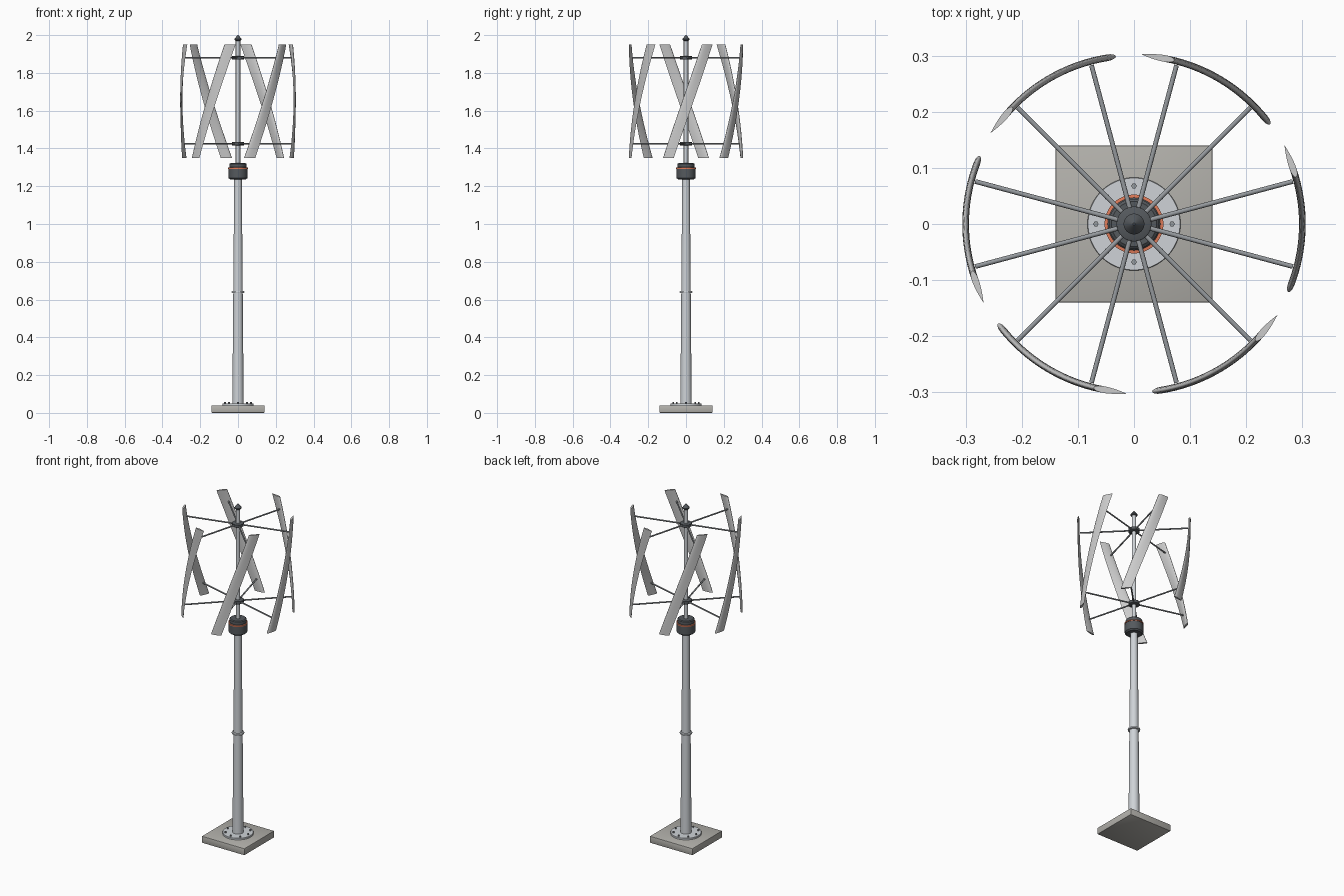
import bpy, bmesh, math
from math import sin, cos, pi, radians
from mathutils import Vector

if "Cube" in bpy.data.objects:
    bpy.data.objects.remove(bpy.data.objects["Cube"])


def mat(name, r, g, b):
    m = bpy.data.materials.new(name)
    m.diffuse_color = (r, g, b, 1)
    m.use_nodes = True
    m.node_tree.nodes["Principled BSDF"].inputs["Base Color"].default_value = m.diffuse_color
    return m


CONCRETE = mat("concrete", 0.45, 0.44, 0.41)
STEEL = mat("steel", 0.62, 0.65, 0.68)
DARK = mat("dark_metal", 0.09, 0.10, 0.11)
ORANGE = mat("orange", 0.75, 0.2, 0.1)
GREY = mat("grey_metal", 0.3, 0.32, 0.34)
BLADE = mat("blade_grey", 0.6, 0.6, 0.6)


def finish(name, bm, material, angle=35):
    bmesh.ops.recalc_face_normals(bm, faces=bm.faces)
    me = bpy.data.meshes.new(name)
    bm.to_mesh(me)
    bm.free()
    me.materials.append(material)
    ob = bpy.data.objects.new(name, me)
    bpy.context.collection.objects.link(ob)
    bpy.context.view_layer.objects.active = ob
    ob.select_set(True)
    bpy.ops.object.shade_smooth_by_angle(angle=radians(angle))
    ob.select_set(False)
    return ob


def skin(bm, rings):
    # joins closed rings of points and caps both ends
    vs = [[bm.verts.new(p) for p in ring] for ring in rings]
    n = len(vs[0])
    for a, b in zip(vs, vs[1:]):
        for i in range(n):
            j = (i + 1) % n
            bm.faces.new((a[i], a[j], b[j], b[i]))
    bm.faces.new(vs[0][::-1])
    bm.faces.new(vs[-1])


def lathe(name, profile, material, sides=40, at=(0, 0)):
    # turned part from (radius, z) pairs
    bm = bmesh.new()
    skin(bm, [[(at[0] + r * cos(2 * pi * i / sides), at[1] + r * sin(2 * pi * i / sides), z)
               for i in range(sides)] for r, z in profile])
    return finish(name, bm, material)


def rod(name, a, b, radius, material, sides=12):
    a, b = Vector(a), Vector(b)
    q = (b - a).to_track_quat('Z', 'Y')
    bm = bmesh.new()
    skin(bm, [[p + q @ Vector((radius * cos(2 * pi * i / sides), radius * sin(2 * pi * i / sides), 0))
               for i in range(sides)] for p in (a, b)])
    return finish(name, bm, material)


# concrete foundation slab
bm = bmesh.new()
bmesh.ops.create_cube(bm, size=1)
for v in bm.verts:
    v.co = (v.co.x * 0.28, v.co.y * 0.28, (v.co.z + 0.5) * 0.04)
bmesh.ops.bevel(bm, geom=bm.edges[:], offset=0.003, segments=2, affect='EDGES', profile=0.5)
finish("foundation_slab", bm, CONCRETE)

# base flange with bolts
lathe("base_flange", [(0.083, 0.04), (0.083, 0.049), (0.082, 0.05)], STEEL, 48)
for k in range(8):
    t = k * pi / 4
    lathe(f"flange_bolt_{k + 1}", [(0.005, 0.049), (0.005, 0.058)], GREY, 6,
          (0.068 * cos(t), 0.068 * sin(t)))

# tapered tower and joint collar
lathe("tower", [(0.03, 0.05), (0.02, 1.245)], STEEL)
lathe("tower_collar", [(0.025, 0.634), (0.033, 0.636), (0.034, 0.64), (0.033, 0.644), (0.025, 0.646)], STEEL)

# generator housing with accent ring
lathe("generator_housing", [(0.042, 1.236), (0.05, 1.243), (0.05, 1.295), (0.045, 1.301),
                            (0.045, 1.318), (0.04, 1.322)], DARK, 48)
lathe("generator_ring", [(0.048, 1.291), (0.0525, 1.292), (0.0525, 1.298), (0.045, 1.299)], ORANGE, 48)

# rotor shaft and pointed cap
lathe("rotor_shaft", [(0.012, 1.31), (0.012, 1.975)], STEEL, 24)
lathe("shaft_cap", [(0.014, 1.97), (0.0185, 1.974), (0.0185, 1.98), (0.004, 1.998), (0.002, 2.0)], DARK, 32)

# hubs and radial arms, both levels follow the blade twist
for level, z, off in (("lower", 1.425, -15), ("upper", 1.88, 15)):
    lathe(f"{level}_hub", [(0.028, z - 0.01), (0.031, z - 0.008), (0.031, z + 0.008), (0.028, z + 0.01)], DARK)
    for k in range(6):
        t = radians(60 * k + off)
        rod(f"{level}_arm_{k + 1}", (0.025 * cos(t), 0.025 * sin(t), z),
            (0.293 * cos(t), 0.293 * sin(t), z), 0.0042, GREY)


# helical blades with a symmetric airfoil section
def half_thickness(u):
    return 0.06 * 5 * 0.2 * (0.2969 * math.sqrt(u) - 0.126 * u - 0.3516 * u**2
                             + 0.2843 * u**3 - 0.1036 * u**4)


us = [(1 - cos(pi * i / 12)) / 2 for i in range(13)]
section = [(u, half_thickness(u)) for u in us] + [(u, -half_thickness(u)) for u in us[-2:0:-1]]
STEPS = 24
for k in range(6):
    bm = bmesh.new()
    rings = []
    for s in range(STEPS + 1):
        f = s / STEPS
        t = radians(60 * k + 40 * (f - 0.5))
        ring = []
        for u, h in section:
            r, d = 0.3 + h, -0.02 + 0.06 * u
            ring.append((r * cos(t) - d * sin(t), r * sin(t) + d * cos(t), 1.35 + 0.6 * f))
        rings.append(ring)
    skin(bm, rings)
    finish(f"blade_{k + 1}", bm, BLADE, 50)
